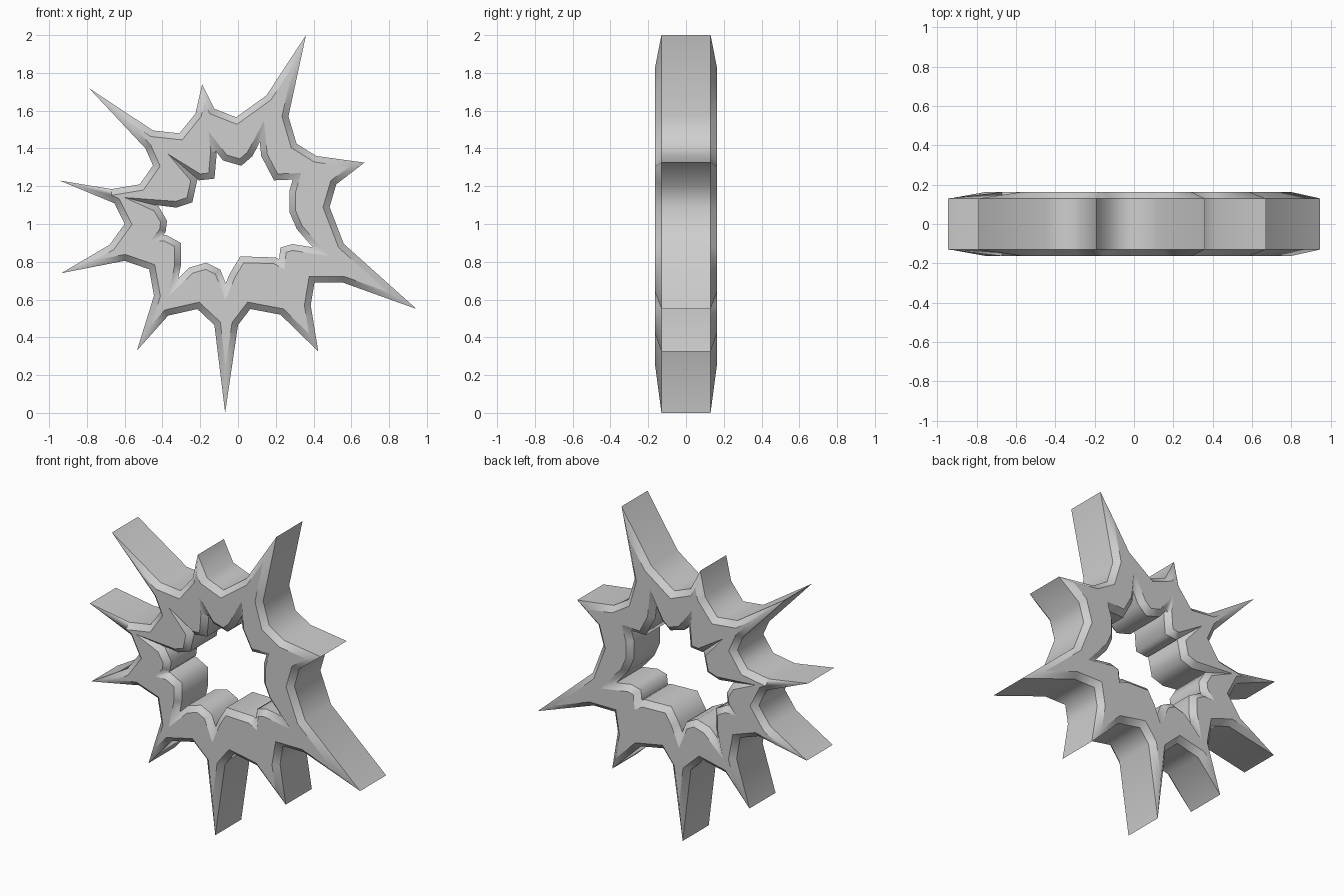
import bpy, bmesh, math
from mathutils import Vector

default_cube = bpy.data.objects.get("Cube")
if default_cube:
    bpy.data.objects.remove(default_cube, do_unlink=True)

HALF_WALL = 0.13
BEVEL = 0.033

# Outlines in hundredths (x, z), both running clockwise; one spike per line
outer_outline = [
    (36, 200), (26.7, 157), (31, 142.5), (41.5, 136),
    (67, 132.5), (52, 121), (48.5, 109), (56, 89.5),
    (94.5, 55), (55.5, 69), (40.5, 69), (38.5, 57),
    (42.5, 32.5), (22.5, 52), (6.5, 55), (0, 46.5),
    (-6.8, 0), (-12.5, 46.5), (-21.5, 55), (-37, 51.5),
    (-53.5, 33), (-44.5, 62), (-47, 76), (-60, 80.5),
    (-93.5, 74), (-68, 89), (-60, 100), (-65.5, 111),
    (-94.5, 123), (-67, 118.5), (-52, 121), (-45, 131), (-49, 140),
    (-79, 172), (-45, 149.5), (-31, 148), (-22.5, 158.5),
    (-19, 174), (-12.5, 161), (-1, 156.5), (15, 168),
]
hole_outline = [
    (-15.5, 149), (-6, 136.5), (1, 134.5), (5, 138),
    (13.7, 154.5), (15.5, 137), (21, 126.5),
    (33.5, 127), (30.5, 117), (30.5, 107), (34, 99),
    (48, 83), (29, 86), (25.5, 85),
    (24.5, 76), (19, 79), (3, 79.5), (-1.5, 72),
    (-6.6, 60), (-12, 73.5), (-17, 76), (-24, 74),
    (-37, 61.5), (-33.5, 78.5), (-33.5, 88), (-39, 91),
    (-46.5, 91), (-41.5, 97), (-41, 101), (-44.5, 107),
    (-60, 114), (-33, 112), (-27, 114), (-25, 123),
    (-37, 137), (-20, 126.5), (-15.5, 127), (-14.5, 138.5),
]


def to_points(outline):
    return [Vector(p) / 100 for p in outline]


def offset(points, width, limit):
    """Shift a clockwise outline to its right with limited mitred corners."""
    result = []
    for i, point in enumerate(points):
        before = (point - points[i - 1]).normalized()
        after = (points[(i + 1) % len(points)] - point).normalized()
        first = Vector((before.y, -before.x))
        second = Vector((after.y, -after.x))
        miter = (first + second).normalized()
        length = min(limit, width / max(miter.dot(first), 0.01))
        result.append(point + miter * length)
    return result


def add_loop(bm, points, y):
    return [bm.verts.new((p.x, y, p.y)) for p in points]


def bridge(bm, loop_a, loop_b):
    for i in range(len(loop_a)):
        bm.faces.new((loop_a[i - 1], loop_a[i], loop_b[i], loop_b[i - 1]))


def loop_edges(bm, loop):
    return [bm.edges.get((loop[i - 1], loop[i])) for i in range(len(loop))]


outer_rim = to_points(outer_outline)
outer_face = offset(outer_rim, BEVEL, 0.32)
hole_face = to_points(hole_outline)
hole_rim = offset(hole_face, BEVEL, 0.15)

# Walls and bevels around the spiky ring and around its hole
bm = bmesh.new()
rings = {-1: [], 1: []}
for rim, face in ((outer_rim, outer_face), (hole_rim, hole_face)):
    rims = []
    for side in (-1, 1):
        rim_loop = add_loop(bm, rim, side * HALF_WALL)
        face_loop = add_loop(bm, face, side * (HALF_WALL + BEVEL))
        bridge(bm, rim_loop, face_loop)
        rims.append(rim_loop)
        rings[side].append(face_loop)
    bridge(bm, *rims)

# Flat front and back
for side, loops in rings.items():
    edges = [e for loop in loops for e in loop_edges(bm, loop)]
    bmesh.ops.triangle_fill(bm, use_beauty=True, edges=edges, normal=(0, side, 0))

bmesh.ops.recalc_face_normals(bm, faces=bm.faces)

# Smooth walls, with crisp bevel borders and spike edges
for face in bm.faces:
    face.smooth = True
for edge in bm.edges:
    a, b = edge.verts
    border = abs(a.co.y - b.co.y) < 0.001
    edge.smooth = not border and edge.calc_face_angle(math.pi) < math.radians(95)

mesh = bpy.data.meshes.new("spiky_ring")
bm.to_mesh(mesh)
bm.free()
ring = bpy.data.objects.new("spiky_ring", mesh)
bpy.context.collection.objects.link(ring)

# Plain grey surface
grey = bpy.data.materials.new("light_grey")
grey.use_nodes = True
colour = (0.62, 0.62, 0.62, 1)
grey.diffuse_color = colour
grey.node_tree.nodes["Principled BSDF"].inputs["Base Color"].default_value = colour
mesh.materials.append(grey)
